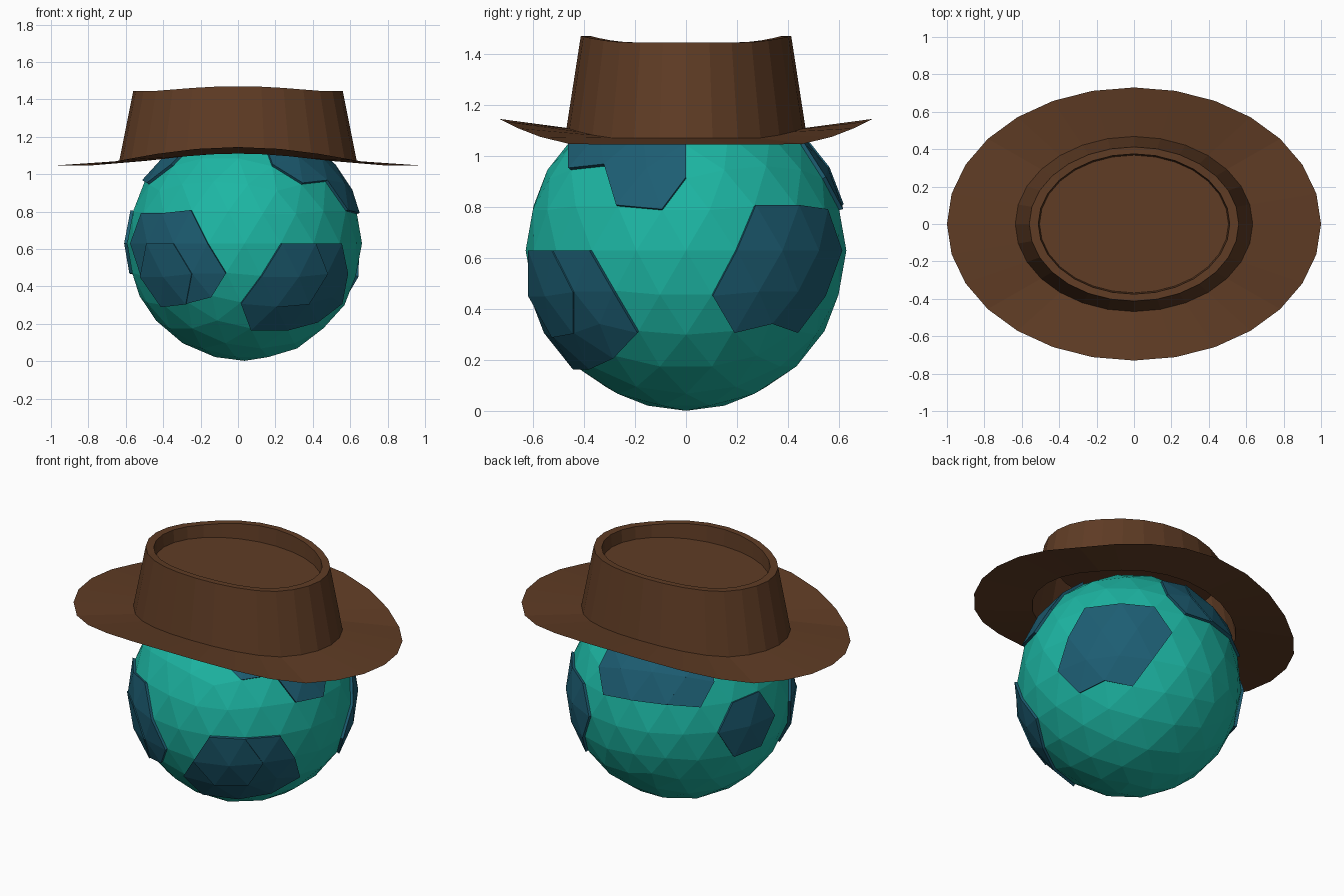
import bpy, bmesh
from math import sin, cos, pi
from mathutils import Vector

if "Cube" in bpy.data.objects:
    bpy.data.objects.remove(bpy.data.objects["Cube"])

CENTRE = Vector((0.035, 0, 0.63))
R = 0.628


def material(name, rgb):
    m = bpy.data.materials.new(name)
    m.diffuse_color = (*rgb, 1)
    m.use_nodes = True
    m.node_tree.nodes["Principled BSDF"].inputs["Base Color"].default_value = m.diffuse_color
    return m


teal = material("teal", (0.012, 0.47, 0.37))
blue = material("blue", (0.012, 0.11, 0.17))
brown = material("brown", (0.115, 0.045, 0.018))


def add_object(name, bm, mat):
    me = bpy.data.meshes.new(name)
    bm.to_mesh(me)
    bm.free()
    me.materials.append(mat)
    ob = bpy.data.objects.new(name, me)
    bpy.context.collection.objects.link(ob)
    return ob


def ico():
    bm = bmesh.new()
    bmesh.ops.create_icosphere(bm, subdivisions=3, radius=1)
    return bm


# Faceted ball
ball = ico()
for v in ball.verts:
    v.co = CENTRE + v.co * R
add_object("ball", ball, teal)


# Raised patch: every triangle touching the ball vertex nearest each direction
def patch(name, directions, height):
    bm = ico()
    hubs = [max(bm.verts, key=lambda v: v.co.dot(Vector(d).normalized())) for d in directions]
    keep = {f for h in hubs for f in h.link_faces}
    bmesh.ops.delete(bm, geom=[f for f in bm.faces if f not in keep], context='FACES')
    for v in bm.verts:
        v.co *= height
    rim = [e for e in bm.edges if e.is_boundary]
    new = bmesh.ops.extrude_edge_only(bm, edges=rim)["geom"]
    for v in new:
        if isinstance(v, bmesh.types.BMVert):
            v.co *= 0.99 / height
    for v in bm.verts:
        v.co = CENTRE + v.co * R
    bmesh.ops.recalc_face_normals(bm, faces=bm.faces)
    add_object(name, bm, blue)


LOW, HIGH = 1.025, 1.035
patch("patch_right", [(.87, .43, -.24), (.68, .69, -.24), (.81, .59, 0), (.59, .81, 0)], LOW)
patch("patch_front_right", [(.72, -.53, -.45), (.51, -.7, -.5), (.26, -.81, -.53), (.69, -.68, -.25)], LOW)
patch("patch_front_right_raised", [(.447, -.85, -.277)], HIGH)
patch("patch_front_left", [(-.81, -.59, 0), (-.59, -.81, 0), (-.44, -.86, -.25)], LOW)
patch("patch_front_left_raised", [(-.67, -.69, -.28)], HIGH)
patch("patch_upper_right", [(.447, -.526, .724), (.83, -.24, .5), (.638, -.263, .724)], LOW)
patch("patch_back", [(.03, .864, .5), (-.53, .68, .5)], LOW)
patch("patch_back_raised", [(-.263, .809, .526)], HIGH)
patch("patch_left", [(-.951, .309, 0)], LOW)
patch("patch_upper_left", [(-.671, -.1625, .724)], LOW)

# Hat: elliptical rings (x radius, y radius, base z, rise towards front and back)
SEG = 28


def hat_part(name, rings, cap=False):
    bm = bmesh.new()
    loops = []
    for rx, ry, z, rise in rings:
        loop = []
        for i in range(SEG):
            a = 2 * pi * i / SEG
            lift = max(0, 1 - (cos(a) / 0.8) ** 2) ** 1.3
            loop.append(bm.verts.new((rx * cos(a), ry * sin(a), z + rise * lift)))
        loops.append(loop)
    for lo, hi in zip(loops, loops[1:]):
        for i in range(SEG):
            j = (i + 1) % SEG
            bm.faces.new((lo[i], lo[j], hi[j], hi[i]))
    if cap:
        bm.faces.new(loops[-1])
    add_object(name, bm, brown)


BASE = (0.635, 0.468, 1.07, 0.04)
hat_part("hat_brim", [(1.0, 0.73, 1.045, 0.10), BASE])
hat_part("hat_crown", [BASE, (0.56, 0.412, 1.445, 0.025), (0.512, 0.375, 1.445, 0.025),
                       (0.505, 0.368, 1.37, 0.0)], cap=True)
